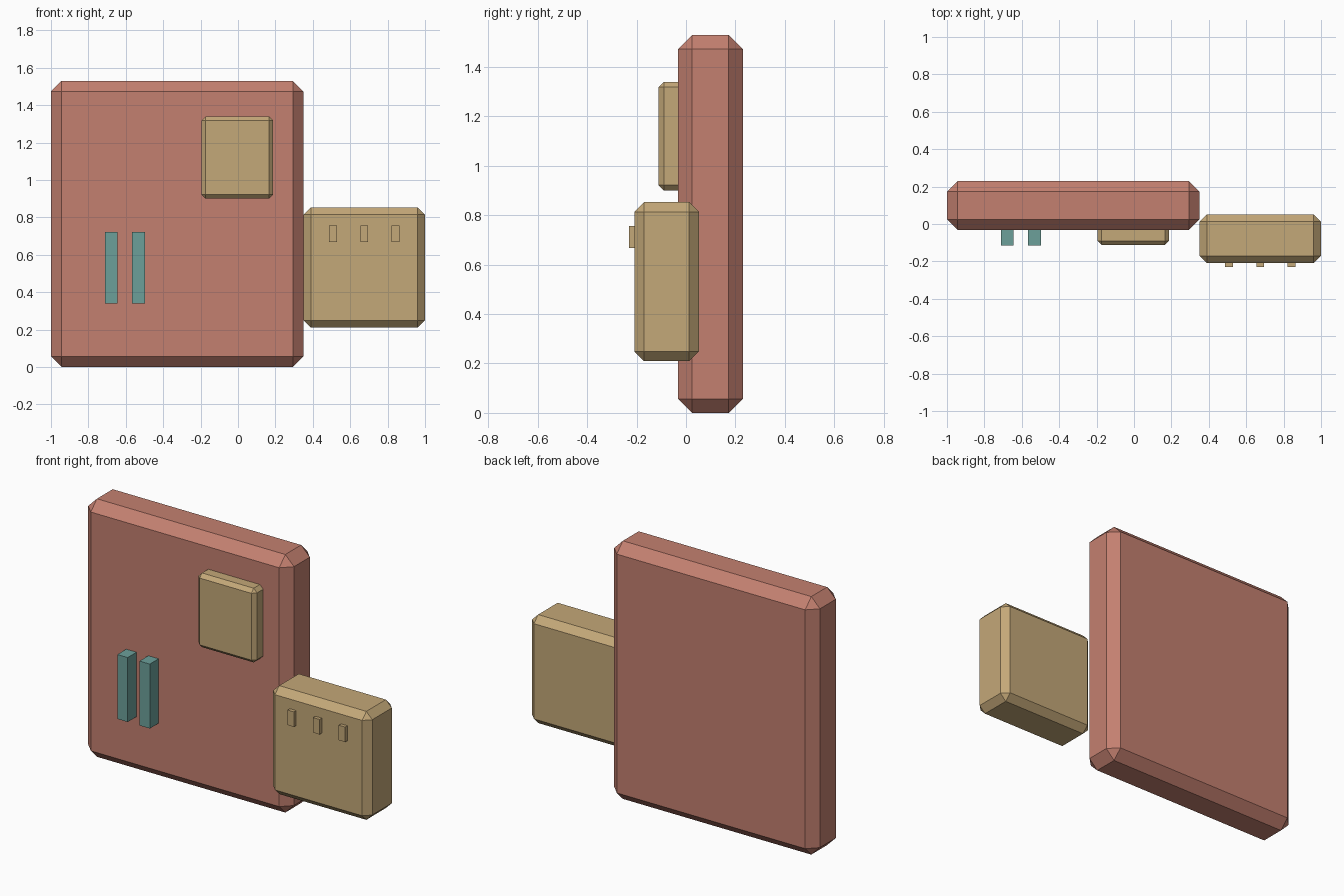
import bpy
import bmesh
from mathutils import Vector

if "Cube" in bpy.data.objects:
    bpy.data.objects.remove(bpy.data.objects["Cube"])


def material(name, rgb):
    m = bpy.data.materials.new(name)
    m.diffuse_color = (*rgb, 1.0)
    m.use_nodes = True
    m.node_tree.nodes["Principled BSDF"].inputs["Base Color"].default_value = m.diffuse_color
    return m


RED = material("clay red", (0.552, 0.216, 0.162))
TAN = material("sand tan", (0.552, 0.392, 0.188))
TEAL = material("muted teal", (0.150, 0.352, 0.323))


def box(name, xs, ys, zs, mat, chamfer=0.0):
    """Flat-shaded box between the given limits, with optional chamfered edges."""
    lo = Vector((xs[0], ys[0], zs[0]))
    hi = Vector((xs[1], ys[1], zs[1]))
    size = hi - lo
    bm = bmesh.new()
    bmesh.ops.create_cube(bm, size=1.0)
    bmesh.ops.scale(bm, vec=size, verts=bm.verts)
    if chamfer:
        bmesh.ops.bevel(bm, geom=bm.edges[:], offset=chamfer, offset_type='OFFSET',
                        segments=1, affect='EDGES', profile=0.5)
    mesh = bpy.data.meshes.new(name)
    bm.to_mesh(mesh)
    bm.free()
    mesh.materials.append(mat)
    obj = bpy.data.objects.new(name, mesh)
    obj.location = (lo + hi) / 2
    bpy.context.collection.objects.link(obj)
    return obj


# Large upright slab
box("main_panel", (-1.0, 0.35), (-0.032, 0.23), (0.0, 1.53), RED, 0.057)

# Box attached to the right edge
box("side_box", (0.35, 1.0), (-0.209, 0.052), (0.21, 0.853), TAN, 0.039)

# Raised plate, set into the front of the slab
box("front_plate", (-0.195, 0.188), (-0.112, 0.02), (0.90, 1.34), TAN, 0.022)

# Pair of upright bars on the slab
for i, x in enumerate((-0.677, -0.532)):
    box(f"bar_{i + 1}", (x - 0.034, x + 0.034), (-0.115, -0.02), (0.34, 0.722), TEAL)

# Row of small buttons on the side box
for i in range(3):
    x = 0.507 + i * 0.168
    box(f"button_{i + 1}", (x - 0.021, x + 0.021), (-0.23, -0.2), (0.668, 0.757), TAN)
